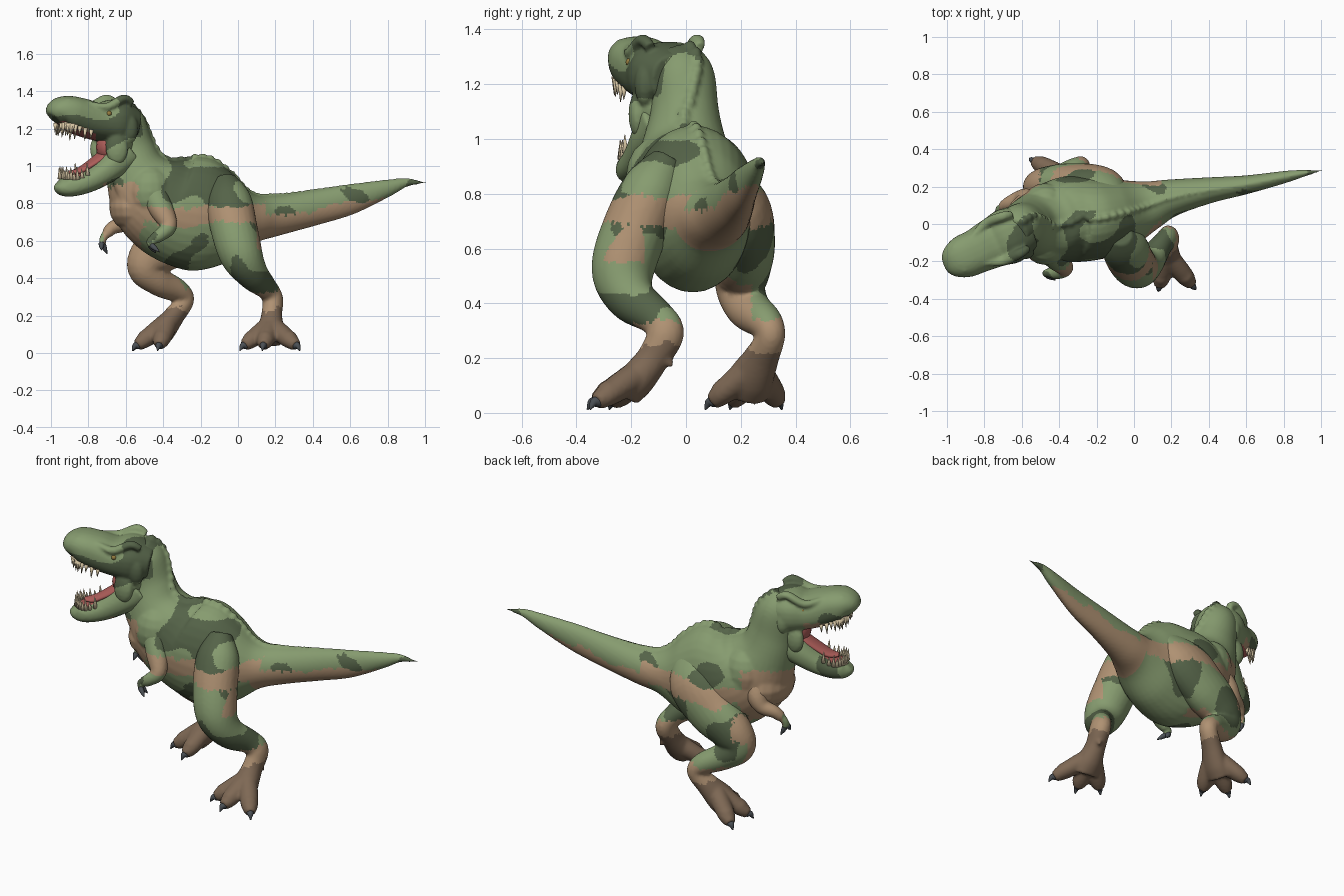
import bpy, bmesh, math
from mathutils import Vector, Matrix, noise

if "Cube" in bpy.data.objects:
    bpy.data.objects.remove(bpy.data.objects["Cube"])

Z, X = Vector((0, 0, 1)), Vector((1, 0, 0))
COLORS = dict(green=(.24, .33, .16), dark=(.09, .125, .065), tan=(.43, .285, .17), brown=(.21, .14, .09),
              red=(.42, .11, .1), ivory=(.7, .58, .38), claw=(.07, .08, .09), eye=(.3, .2, .05))
MATS = {}
for key, col in COLORS.items():
    MATS[key] = bpy.data.materials.new(key)
    MATS[key].diffuse_color = (*col, 1)
NAMES = list(COLORS)


def smooth_path(pts, steps=6):
    """Catmull-Rom through (x, y, z, half width, half height)."""
    P = [pts[0]] + list(pts) + [pts[-1]]
    out = []
    for i in range(1, len(P) - 2):
        for k in range(steps):
            t = k / steps
            out.append([.5 * (2 * b + (c - a) * t + (2 * a - 5 * b + 4 * c - d) * t * t + (3 * b - a - 3 * c + d) * t ** 3)
                        for a, b, c, d in zip(*P[i - 1:i + 3])])
    return out + [list(pts[-1])]


def frames(path, ref):
    for i, q in enumerate(path):
        t = (Vector(path[min(i + 1, len(path) - 1)][:3]) - Vector(path[max(i - 1, 0)][:3])).normalized()
        up = (ref - t * ref.dot(t)).normalized()
        yield Vector(q[:3]), t.cross(up), up, max(q[3], .002), max(q[4], .002)


def tube(bm, pts, ref=Z, p=2.0, n=24, steps=6):
    rings = []
    for c, side, up, w, h in frames(smooth_path(pts, steps), ref):
        ring = []
        for k in range(n):
            a = 2 * math.pi * k / n
            co, si = math.cos(a), math.sin(a)
            ring.append(bm.verts.new(c + side * w * math.copysign(abs(co) ** (2 / p), co)
                                     + up * h * math.copysign(abs(si) ** (2 / p), si)))
        rings.append(ring)
    for r, s in zip(rings, rings[1:]):
        for k in range(n):
            bm.faces.new((r[k], r[(k + 1) % n], s[(k + 1) % n], s[k]))
    bm.faces.new(rings[0])
    bm.faces.new(rings[-1])


def ball(bm, c, r, seg=16):
    bmesh.ops.create_uvsphere(bm, u_segments=seg, v_segments=seg // 2, radius=1,
                              matrix=Matrix.Translation(c) @ Matrix.Diagonal((*r, 1)))


def spike(bm, a, b, r, seg=8):
    d = Vector(b) - Vector(a)
    m = Matrix.Translation((Vector(a) + Vector(b)) / 2) @ d.to_track_quat('Z', 'Y').to_matrix().to_4x4()
    bmesh.ops.create_cone(bm, cap_ends=True, segments=seg, radius1=r, radius2=r * .1, depth=d.length, matrix=m)


def paint(p, n):
    """Camouflage: green with dark patches, tan flank band, brown feet."""
    j = .035 * noise.noise(p * 7) + .02 * noise.noise(p * 45)
    z = p.z + j
    if z < .24: return 'brown'
    if z < .33: return 'tan'
    if p.x > .1 and z < .72 + .16 * (p.x - .1) and p.z > .55: return 'tan'
    if p.x < .15 and .69 < z < .79: return 'tan'
    if p.x + j < -.52 and .5 < z < .9 and p.x > -.72: return 'tan'
    if p.x + j < -.3 and p.y < .24 and z < .62 and p.y > .1: return 'tan'
    return 'dark' if noise.noise(p * 4.6 + Vector((3, 1, 7))) + j * 2 > .17 else 'green'


def paint_head(p, n):
    if p.x < -.76 and n.z < -.75 and p.z > 1.1: return 'red'
    if p.x < -.8 and 1.1 < p.z + .02 * noise.noise(p * 30) < 1.205: return 'tan'
    return paint(p, n)


def paint_jaw(p, n):
    return 'red' if p.x < -.72 and n.z > .85 else paint(p, n)


def finish(name, bm, color, voxel=0, iters=4):
    bmesh.ops.recalc_face_normals(bm, faces=bm.faces)
    me = bpy.data.meshes.new(name)
    bm.to_mesh(me)
    bm.free()
    ob = bpy.data.objects.new(name, me)
    bpy.context.collection.objects.link(ob)
    if voxel:
        m = ob.modifiers.new('fuse', 'REMESH')
        m.mode, m.voxel_size = 'VOXEL', voxel
        m = ob.modifiers.new('soften', 'SMOOTH')
        m.factor, m.iterations = .5, iters
        bpy.context.view_layer.update()
        me = bpy.data.meshes.new_from_object(ob.evaluated_get(bpy.context.evaluated_depsgraph_get()))
        ob.modifiers.clear()
        ob.data = me
    me.materials.clear()
    used = NAMES if callable(color) else [color]
    for k in used:
        me.materials.append(MATS[k])
    for f in me.polygons:
        f.use_smooth = True
        f.material_index = used.index(color(f.center, f.normal)) if callable(color) else 0
    return ob


# Torso, tail and neck, with the ridge of bumps down the back fused in
spine = [(1, .285, .91, .004, .004), (.9, .27, .91, .02, .022), (.8, .25, .88, .033, .045), (.6, .21, .82, .05, .08),
         (.4, .18, .775, .07, .095), (.2, .14, .735, .10, .11), (.08, .10, .72, .135, .135), (-.05, .06, .72, .185, .24),
         (-.2, .03, .74, .22, .305), (-.35, .025, .775, .23, .285), (-.47, .0, .86, .2, .245),
         (-.545, -.005, .97, .16, .17), (-.585, -.005, 1.1, .125, .135), (-.615, -.015, 1.24, .115, .115),
         (-.64, -.04, 1.32, .075, .065)]
bm = bmesh.new()
tube(bm, spine, Z, 2.0, 32)
ball(bm, (-.57, .0, .78), (.12, .17, .13))
for s in (-1, 1):
    ball(bm, (-.47, s * .12, .86), (.12, .1, .14))
    tube(bm, [(-.66, -.05 + s * .07, 1.03, .02, .02), (-.64, -.02 + s * .1, .92, .03, .03), (-.6, s * .1, .8, .03, .03)], X)
last = None
for c, side, up, w, h in frames(smooth_path(spine, 12), Z):
    top = c + up * h
    size = max(.008, min(.026, .026 - .03 * (c.x + .1)))
    if last is None or (top - last).length > size * 1.5:
        ball(bm, top - up * size * .25, (size, size * .9, size), 10)
        last = top
finish('body', bm, paint, .0095, 3)

# Upper head with brows and cheeks
ax = Vector((-.9, -.43, 0)).normalized()
sd = Vector((.43, -.9, 0)).normalized()
upper = [(-.56, -.02, 1.22, .11, .09), (-.66, -.06, 1.235, .15, .12), (-.75, -.10, 1.235, .135, .1),
         (-.84, -.145, 1.262, .12, .1), (-.91, -.175, 1.283, .115, .092), (-.957, -.195, 1.275, .095, .082),
         (-.982, -.205, 1.25, .055, .05)]
bm = bmesh.new()
tube(bm, upper, Z, 2.4, 28)
ball(bm, (-.65, -.065, 1.11), (.10, .13, .10))
for s in (-1, 1):
    o = sd * s
    tube(bm, [(*(Vector((-.84, -.145, 1.335)) + o * .07), .015, .015), (*(Vector((-.75, -.1, 1.315)) + o * .11), .025, .022),
              (*(Vector((-.66, -.06, 1.36)) + o * .11), .026, .022), (*(Vector((-.61, -.04, 1.335)) + o * .1), .02, .02)])
    ball(bm, Vector((-.63, -.05, 1.2)) + o * .11, (.05, .04, .08))
    ball(bm, Vector((-.69, -.085, 1.09)) + o * .1, (.06, .035, .085))
    ball(bm, Vector((-.93, -.185, 1.34)) + o * .055, (.03, .03, .025))
finish('upper_head', bm, paint_head, .009, 3)

# Lower jaw
lower = [(-.60, -.05, 1.08, .11, .10), (-.69, -.085, 1.0, .12, .08), (-.79, -.13, .93, .105, .065),
         (-.88, -.17, .893, .09, .055), (-.935, -.195, .897, .065, .055), (-.957, -.205, .915, .03, .035)]
bm = bmesh.new()
tube(bm, lower, Z, 2.4, 28)
finish('lower_jaw', bm, paint_jaw, .009, 3)

# Throat, tongue and eyes
bm = bmesh.new()
ball(bm, (-.695, -.09, 1.1), (.065, .085, .08))
tube(bm, [(-.70, -.09, 1.07, .06, .03), (-.78, -.13, 1.015, .055, .022), (-.85, -.16, .972, .045, .018),
          (-.90, -.185, .965, .02, .01)])
finish('tongue_and_throat', bm, 'red')
bm = bmesh.new()
for s in (-1, 1):
    ball(bm, Vector((-.74, -.1, 1.28)) + sd * s * .117, (.015, .015, .015))
finish('eyes', bm, 'eye')

# Teeth along both jaws
bm = bmesh.new()
for pts, dirn, x0 in ((upper, -1, -.8), (lower, 1, -.82)):
    for i, (c, side, up, w, h) in enumerate(frames(smooth_path(pts, 3), Z)):
        if c.x > x0 or w < .03:
            continue
        for s in (-.78, .78):
            base = c + side * w * s + up * h * dirn * .62
            length = .05 + .018 * (i % 2)
            spike(bm, base, base + Z * dirn * length + ax * .004, .013)
finish('teeth', bm, 'ivory')

# Legs: limb path, ball of foot, claw tips, spur
LEGS = {
    'right_leg': ([(-.07, -.06, .93, .06, .06), (-.05, -.12, .82, .11, .12), (-.02, -.19, .66, .12, .125),
                   (.02, -.23, .52, .115, .115), (.08, -.2, .42, .09, .085), (.15, -.11, .35, .068, .058),
                   (.185, -.075, .29, .068, .056), (.18, -.12, .2, .06, .056), (.175, -.18, .12, .065, .075),
                   (.17, -.22, .06, .05, .075)], (.175, -.16, .15),
                  [(.01, -.28, .012), (.13, -.36, .012), (.33, -.35, .012)], [(.185, -.1, .23), (.21, -.05, .17)]),
    'left_leg': ([(-.12, .13, .88, .06, .09), (-.2, .19, .75, .115, .16), (-.33, .21, .62, .115, .15),
                  (-.45, .205, .53, .105, .125), (-.49, .2, .45, .09, .10), (-.42, .23, .38, .08, .075),
                  (-.32, .29, .33, .064, .062), (-.285, .31, .28, .052, .05), (-.34, .275, .2, .065, .055),
                  (-.40, .235, .12, .085, .065), (-.44, .22, .07, .08, .06)], (-.37, .25, .17),
                 [(-.56, .35, .012), (-.565, .16, .012), (-.43, .07, .012)], [(-.31, .28, .25), (-.285, .28, .19)])}
claws = bmesh.new()
for name, (path, foot, tips, spur) in LEGS.items():
    bm = bmesh.new()
    tube(bm, path, X, 2, 24)
    f = Vector(foot)
    for tip in tips:
        t = Vector(tip)
        d = (t - f).normalized()
        d.z = -.15
        e = t - d * .035
        e.z = .04
        mid = f.lerp(e, .5)
        tube(bm, [(*f, .055, .055), (*mid, .052, .05), (*(f.lerp(e, .8)), .046, .042), (*e, .028, .03)], Z, 2, 16)
        ball(bm, f.lerp(e, .72) + Vector((0, 0, .004)), (.047, .047, .045))
        tube(claws, [(*(e - d * .01), .022, .022), (*(e + d * .015), .016, .016), (*t, .003, .003)], Z, 2, 10)
    tube(bm, [(*spur[0], .03, .03), (*Vector(spur[0]).lerp(Vector(spur[1]), .6), .022, .022), (*spur[1], .008, .008)], X, 2, 12)
    finish(name, bm, paint, .01, 3)

# Small arms with two fingers
ARMS = {
    'right_arm': ([(-.46, -.13, .88, .07, .08), (-.41, -.19, .77, .06, .065), (-.37, -.235, .68, .045, .045),
                   (-.41, -.26, .635, .036, .036), (-.45, -.26, .61, .028, .03)],
                  [(-.42, -.3, .54), (-.44, -.24, .535)], (-.48, -.265, .59)),
    'left_arm': ([(-.53, .08, .83, .08, .08), (-.57, .13, .75, .06, .06), (-.61, .135, .695, .045, .045),
                  (-.67, .11, .67, .036, .036), (-.70, .09, .64, .03, .03)],
                 [(-.70, .09, .53), (-.73, .04, .55)], (-.73, .075, .6))}
for name, (path, tips, bend) in ARMS.items():
    bm = bmesh.new()
    tube(bm, path, X, 2, 20)
    for tip in tips:
        k, t, b = Vector(path[-1][:3]), Vector(tip), Vector(bend)
        e = b.lerp(t, .35)
        tube(bm, [(*k, .025, .025), (*k.lerp(b, .7), .02, .02), (*e, .015, .015)], X, 2, 12)
        tube(claws, [(*b.lerp(t, .3), .016, .016), (*b.lerp(t, .65), .012, .012), (*t, .002, .002)], X, 2, 10)
    finish(name, bm, paint, .008, 2)
finish('claws', claws, 'claw')

for m in bpy.data.materials:
    if m.users and not m.is_grease_pencil:
        m.use_nodes = True
        m.node_tree.nodes["Principled BSDF"].inputs["Base Color"].default_value = m.diffuse_color
